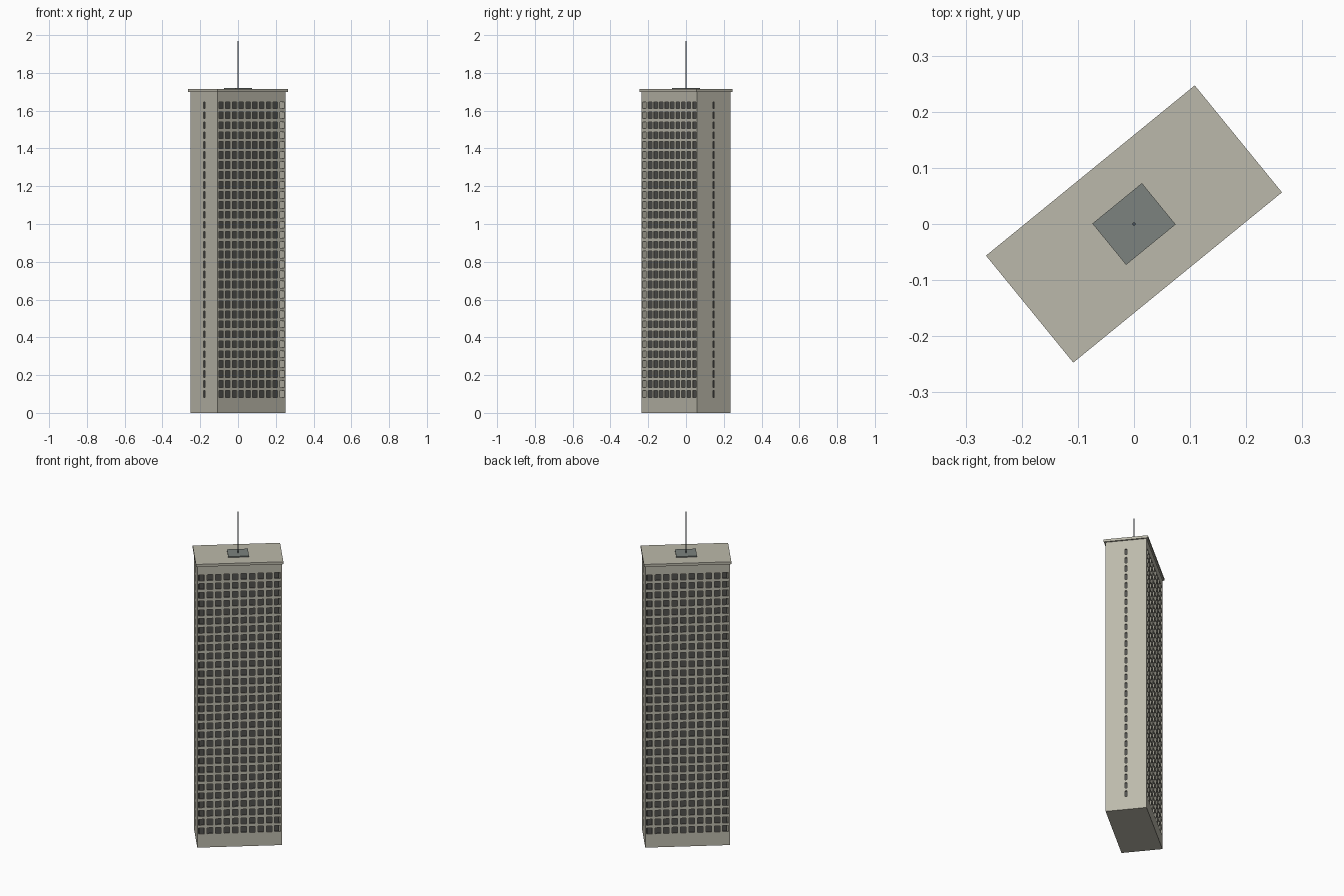
import bpy, bmesh, math
from mathutils import Matrix

if "Cube" in bpy.data.objects:
    bpy.data.objects.remove(bpy.data.objects["Cube"])

ANGLE = math.radians(39.2)      # tower turned on its site
A, B = 0.232, 0.114             # half length and half width of the tower
WALL_TOP, ROOF_TOP = 1.70, 1.715
SKIN = 0.006                    # wall thickness
ROWS, ROW_PITCH, FIRST_ROW, WIN_H = 30, 0.0527, 0.10, 0.036


def material(name, rgb):
    m = bpy.data.materials.new(name)
    m.diffuse_color = (*rgb, 1)
    m.use_nodes = True
    m.node_tree.nodes["Principled BSDF"].inputs["Base Color"].default_value = m.diffuse_color
    return m


concrete = material("warm_concrete", (0.50, 0.485, 0.405))
dark = material("dark_window", (0.08, 0.08, 0.074))
plant = material("grey_roof_plant", (0.20, 0.225, 0.21))
steel = material("mast_steel", (0.10, 0.125, 0.15))


def finish(name, bm, mat):
    me = bpy.data.meshes.new(name)
    bm.to_mesh(me)
    bm.free()
    ob = bpy.data.objects.new(name, me)
    me.materials.append(mat)
    bpy.context.collection.objects.link(ob)
    ob.rotation_euler.z = ANGLE
    return ob


def box(name, hx, hy, z0, z1, mat):
    bm = bmesh.new()
    bmesh.ops.create_cube(bm, size=1)
    for v in bm.verts:
        v.co = (v.co.x * 2 * hx, v.co.y * 2 * hy, z0 if v.co.z < 0 else z1)
    return finish(name, bm, mat)


def rod(name, r1, r2, z0, z1, mat):
    bm = bmesh.new()
    bmesh.ops.create_cone(bm, cap_ends=True, segments=8, radius1=r1, radius2=r2,
                          depth=z1 - z0,
                          matrix=Matrix.Translation((0, 0, (z0 + z1) / 2)))
    return finish(name, bm, mat)


def cuts(lo, hi, first, pitch, count, size):
    """Grid lines: wall edge, both edges of every opening, wall edge."""
    mids = [first + i * pitch for i in range(count)]
    return [lo] + [m + s * size / 2 for m in mids for s in (-1, 1)] + [hi]


def pierced_wall(name, half, dist, cols, pitch, win_w, turn):
    """Wall with a regular grid of window openings, facing -y before turning."""
    us = cuts(-half, half, -pitch * (cols - 1) / 2, pitch, cols, win_w)
    zs = cuts(0, WALL_TOP, FIRST_ROW, ROW_PITCH, ROWS, WIN_H)
    bm = bmesh.new()
    grid = [[bm.verts.new((u, -dist, z)) for z in zs] for u in us]
    for i in range(len(us) - 1):
        for j in range(len(zs) - 1):
            if i % 2 and j % 2:
                continue            # window opening
            bm.faces.new((grid[i][j], grid[i + 1][j],
                          grid[i + 1][j + 1], grid[i][j + 1]))
    bm.transform(Matrix.Rotation(turn, 4, 'Z'))
    ob = finish(name, bm, concrete)
    mod = ob.modifiers.new("thickness", 'SOLIDIFY')
    mod.thickness = SKIN
    mod.offset = -1


# Long facades with ten window columns, end walls with one slit column
for side, turn in (("front", 0), ("back", math.pi)):
    pierced_wall(side + "_facade", A, B, 10, 2 * A / 10, 0.031, turn)
for side, turn in (("right", math.pi / 2), ("left", -math.pi / 2)):
    pierced_wall(side + "_end_wall", B - SKIN, A, 1, 0.0, 0.012, turn)

# Dark interior behind the openings, floor plate closing the underside
box("dark_interior", A - 0.012, B - 0.034, 0.006, WALL_TOP, dark)
box("ground_floor_plate", A - SKIN, B - SKIN, 0.0, 0.006, concrete)

# Overhanging roof, plant deck and mast
box("roof_slab", A + 0.008, B + 0.009, WALL_TOP, ROOF_TOP, concrete)
box("roof_plant_deck", 0.057, 0.0475, ROOF_TOP, ROOF_TOP + 0.006, plant)
rod("mast", 0.003, 0.003, ROOF_TOP, 1.968, steel)
rod("mast_tip", 0.001, 0.0004, 1.968, 2.0, steel)
